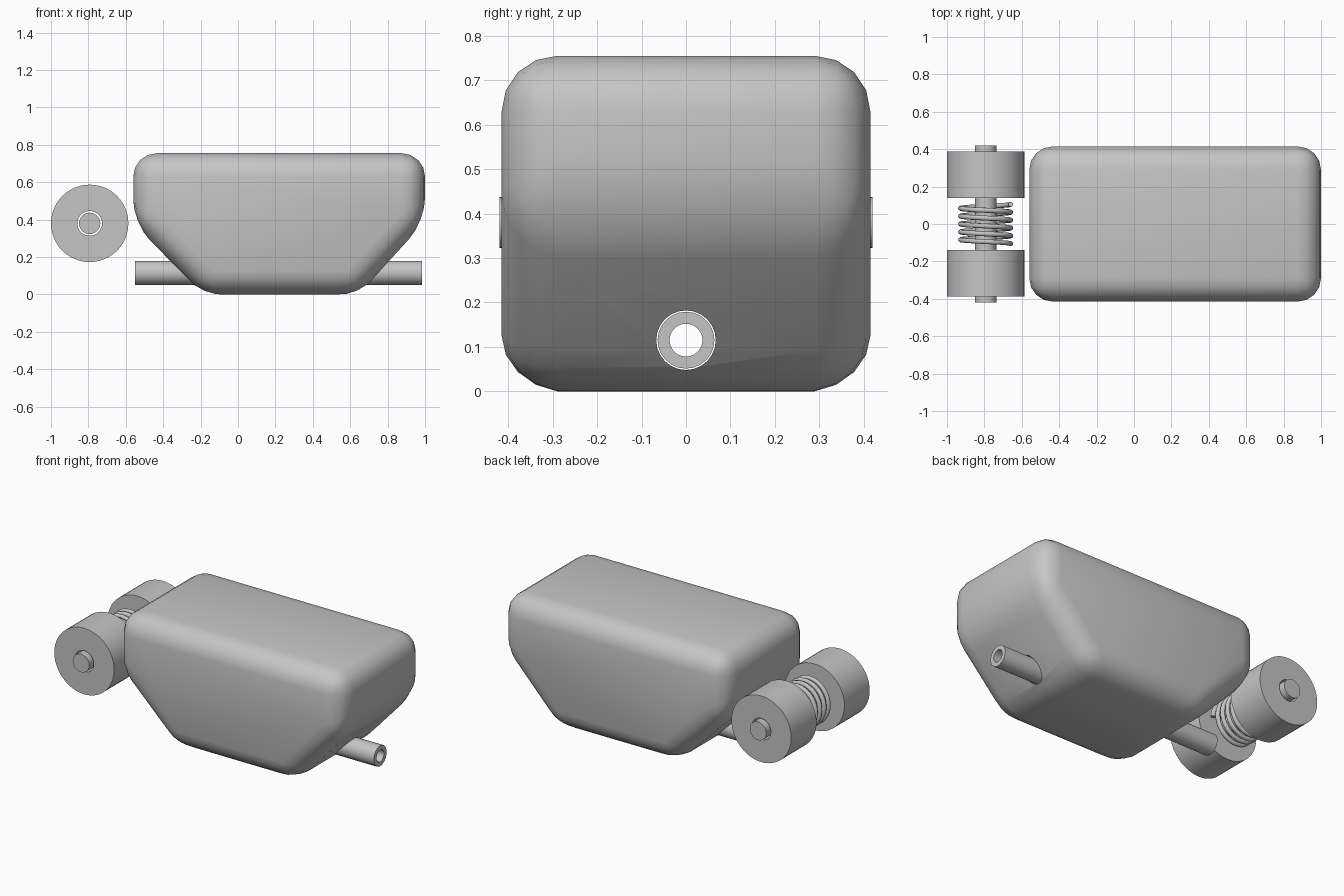
import bpy, bmesh
from math import pi, sin, cos, radians
from mathutils import Matrix

cube = bpy.data.objects.get("Cube")
if cube:
    bpy.data.objects.remove(cube, do_unlink=True)

grey = bpy.data.materials.new("plain_grey")
grey.use_nodes = True
grey.diffuse_color = (0.56, 0.56, 0.56, 1)
grey.node_tree.nodes["Principled BSDF"].inputs["Base Color"].default_value = grey.diffuse_color

ALONG_X = Matrix.Rotation(pi / 2, 4, 'Y')
ALONG_Y = Matrix.Rotation(-pi / 2, 4, 'X')


def add_object(name, data):
    obj = bpy.data.objects.new(name, data)
    bpy.context.collection.objects.link(obj)
    data.materials.append(grey)
    return obj


def activate(obj):
    bpy.ops.object.select_all(action='DESELECT')
    obj.select_set(True)
    bpy.context.view_layer.objects.active = obj


def smooth(obj, angle=35):
    activate(obj)
    bpy.ops.object.shade_smooth_by_angle(angle=radians(angle))


def from_bmesh(name, bm):
    bmesh.ops.recalc_face_normals(bm, faces=bm.faces)
    mesh = bpy.data.meshes.new(name)
    bm.to_mesh(mesh)
    bm.free()
    return add_object(name, mesh)


def round_part(name, outer, inner, length, centre, turn, sides):
    """Solid rod, or a hollow sleeve when inner is above zero."""
    bm = bmesh.new()
    h = length / 2
    if inner:
        corners = [(inner, -h), (outer, -h), (outer, h), (inner, h)]
        vs = [bm.verts.new((r, 0, z)) for r, z in corners]
        edges = [bm.edges.new((vs[i], vs[(i + 1) % 4])) for i in range(4)]
        bmesh.ops.spin(bm, geom=vs + edges, cent=(0, 0, 0), axis=(0, 0, 1),
                       angle=2 * pi, steps=sides, use_duplicate=False)
        bmesh.ops.remove_doubles(bm, verts=bm.verts, dist=1e-4)
    else:
        bmesh.ops.create_cone(bm, cap_ends=True, segments=sides,
                              radius1=outer, radius2=outer, depth=length)
    bmesh.ops.transform(bm, matrix=Matrix.Translation(centre) @ turn, verts=bm.verts)
    obj = from_bmesh(name, bm)
    smooth(obj)
    return obj


# Body: tapered side profile, extruded across and rounded
profile = [(-0.56, 0.755), (-0.56, 0.38), (-0.185, 0), (0.645, 0), (1, 0.39), (1, 0.755)]
bm = bmesh.new()
side = bm.faces.new([bm.verts.new((x, -0.415, z)) for x, z in profile])
grown = bmesh.ops.extrude_face_region(bm, geom=[side])["geom"]
bmesh.ops.translate(bm, vec=(0, 0.83, 0),
                    verts=[v for v in grown if isinstance(v, bmesh.types.BMVert)])
body = from_bmesh("body", bm)

# Pipe bore cut through the body
PIPE = (0.217, 0, 0.115)
cutter = round_part("bore_cutter", 0.067, 0, 2.4, PIPE, ALONG_X, 24)
cutter.hide_render = True
bevel = body.modifiers.new("rounding", 'BEVEL')
bevel.width = 0.125
bevel.segments = 4
bevel.limit_method = 'NONE'
cut = body.modifiers.new("bore", 'BOOLEAN')
cut.operation = 'DIFFERENCE'
cut.solver = 'EXACT'
cut.object = cutter
activate(body)
for name in ("rounding", "bore"):
    bpy.ops.object.modifier_apply(modifier=name)
bpy.data.objects.remove(cutter, do_unlink=True)
smooth(body)

# Pipe running lengthways
round_part("pipe", 0.064, 0.037, 1.535, PIPE, ALONG_X, 24)

# Axle with a loose roller near each end
AX, AZ = -0.793, 0.38
round_part("axle", 0.057, 0, 0.84, (AX, 0, AZ), ALONG_Y, 32)
for label, sign in (("front", -1), ("back", 1)):
    round_part(label + "_roller", 0.207, 0.066, 0.25, (AX, sign * 0.263, AZ), ALONG_Y, 48)

# Coil spring around the axle
TURNS, STEPS, RADIUS, HALF = 5, 32, 0.134, 0.105
curve = bpy.data.curves.new("spring", 'CURVE')
curve.dimensions = '3D'
curve.bevel_depth = 0.0135
curve.bevel_resolution = 2
curve.use_fill_caps = True
spline = curve.splines.new('POLY')
count = TURNS * STEPS
spline.points.add(count)
for i, point in enumerate(spline.points):
    a = 2 * pi * i / STEPS
    point.co = (AX + RADIUS * cos(a), -HALF + 2 * HALF * i / count, AZ + RADIUS * sin(a), 1)
spring = add_object("spring", curve)
activate(spring)
bpy.ops.object.convert(target='MESH')
smooth(bpy.context.object, 50)
